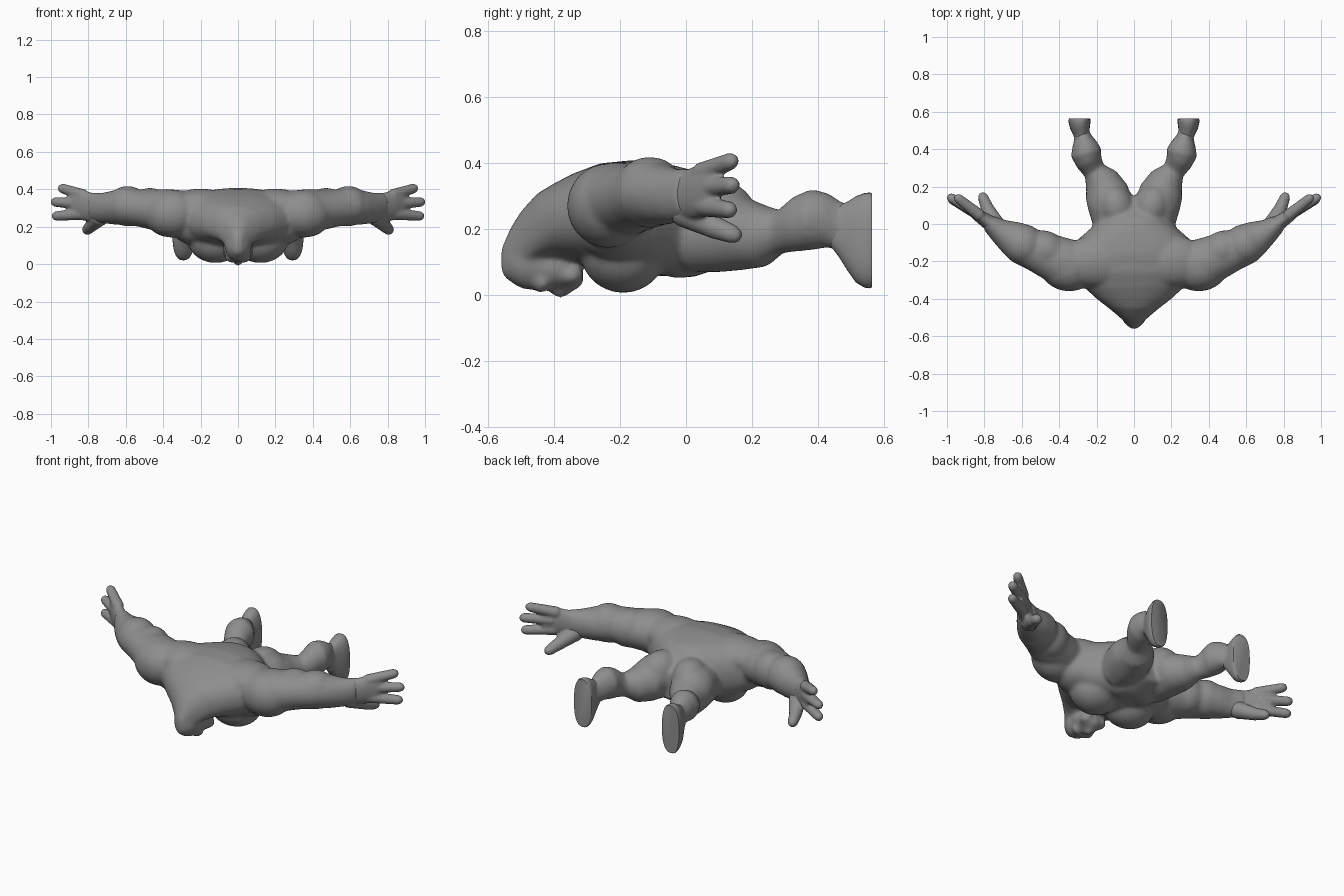
import bpy, bmesh, math
from mathutils import Vector, Matrix

SIDES = (1, -1)
GREY = bpy.data.materials.new("dark_grey")
GREY.diffuse_color = (.27, .27, .27, 1)


def ring_loft(bm, sections, sx=1, n=28, power=2.0):
    """Skin elliptical rings (x, y, z, half width, half height) along a path lying mostly in xy."""
    pts = [Vector((s[0] * sx, s[1], s[2])) for s in sections]
    rings = []
    for i, s in enumerate(sections):
        d = pts[min(i + 1, len(pts) - 1)] - pts[max(i - 1, 0)]
        d.z = 0
        d.normalize()
        u = Vector((d.y, -d.x, 0))
        ring = []
        for k in range(n):
            a = 2 * math.pi * k / n
            c, q = math.cos(a), math.sin(a)
            c = math.copysign(abs(c) ** (2 / power), c)
            q = math.copysign(abs(q) ** (2 / power), q)
            ring.append(bm.verts.new(pts[i] + u * c * s[3] + Vector((0, 0, q * s[4]))))
        rings.append(ring)
    for a, b in zip(rings, rings[1:]):
        for k in range(n):
            bm.faces.new((a[k], a[(k + 1) % n], b[(k + 1) % n], b[k]))
    bm.faces.new(rings[0][::-1])
    bm.faces.new(rings[-1])


def blob(bm, loc, rad, sx=1, rot=0):
    """Ellipsoid muscle, turned about z by rot degrees."""
    m = (Matrix.Translation((loc[0] * sx, loc[1], loc[2]))
         @ Matrix.Rotation(math.radians(rot * sx), 4, 'Z')
         @ Matrix.Diagonal((*rad, 1)))
    bmesh.ops.create_uvsphere(bm, u_segments=24, v_segments=16, radius=1, matrix=m)


def finger(bm, a, b, r0, r1, sx=1):
    """Tapered digit with a blunt tip."""
    a, b = Vector((a[0] * sx, a[1], a[2])), Vector((b[0] * sx, b[1], b[2]))
    m = Matrix.Translation((a + b) / 2) @ (b - a).to_track_quat('Z', 'Y').to_matrix().to_4x4()
    bmesh.ops.create_cone(bm, cap_ends=True, segments=16, radius1=r0, radius2=r1,
                          depth=(b - a).length, matrix=m)
    blob(bm, a, (r0,) * 3)
    blob(bm, b, (r1 * .9,) * 3)


def finish(name, bm, voxel, smooth):
    bmesh.ops.recalc_face_normals(bm, faces=bm.faces)
    me = bpy.data.meshes.new(name)
    bm.to_mesh(me)
    bm.free()
    me.materials.append(GREY)
    ob = bpy.data.objects.new(name, me)
    bpy.context.collection.objects.link(ob)
    if voxel:
        r = ob.modifiers.new("fuse", 'REMESH')
        r.mode = 'VOXEL'
        r.voxel_size = voxel
        r.use_smooth_shade = True
        s = ob.modifiers.new("soften", 'SMOOTH')
        s.factor = 0.5
        s.iterations = smooth
    else:
        bpy.context.view_layer.objects.active = ob
        ob.select_set(True)
        bpy.ops.object.shade_smooth_by_angle(angle=math.radians(50))
        ob.select_set(False)
    return ob


# body: hunched torso running forward into the hood of the head
bm = bmesh.new()
ring_loft(bm, [(0, -.56, .105, .018, .035), (0, -.53, .13, .045, .075), (0, -.5, .16, .075, .092),
               (0, -.45, .205, .135, .102), (0, -.4, .225, .2, .112), (0, -.34, .235, .265, .133),
               (0, -.26, .235, .32, .163), (0, -.16, .228, .335, .18), (0, -.1, .23, .32, .172),
               (0, -.04, .225, .25, .168), (0, .02, .215, .185, .162), (0, .1, .19, .15, .11),
               (0, .15, .18, .09, .08)], n=48, power=2.25)
# head, face pointing down
blob(bm, (0, -.47, .1), (.072, .085, .085))
blob(bm, (0, -.4, .085), (.08, .088, .07))
blob(bm, (0, -.505, .085), (.05, .055, .052))
blob(bm, (0, -.36, .05), (.058, .052, .04))
blob(bm, (0, -.38, .02), (.026, .036, .03))
for sx in SIDES:
    # brow and cheek
    blob(bm, (.03, -.44, .036), (.042, .026, .03), sx, 15)
    blob(bm, (.045, -.35, .06), (.037, .04, .032), sx)
    # chest, belly, back and buttock masses
    blob(bm, (.12, -.19, .13), (.15, .13, .124), sx, 10)
    blob(bm, (.22, -.2, .2), (.14, .13, .1), sx, 10)
    blob(bm, (.07, -.02, .14), (.1, .1, .09), sx)
    blob(bm, (.095, .09, .235), (.1, .128, .115), sx, -18)
    blob(bm, (.12, .11, .21), (.118, .12, .115), sx, -15)
    blob(bm, (.2, -.2, .305), (.19, .14, .098), sx)
    # arm: shoulder, upper arm, forearm
    ring_loft(bm, [(.24, -.23, .27, .11, .1), (.30, -.225, .28, .13, .115), (.38, -.205, .285, .132, .117),
                   (.46, -.17, .29, .12, .107), (.53, -.145, .3, .105, .1), (.60, -.105, .308, .11, .1),
                   (.66, -.07, .303, .092, .092), (.72, -.035, .3, .066, .082),
                   (.78, .01, .305, .044, .076)], sx)
    blob(bm, (.355, -.235, .27), (.15, .125, .128), sx, 10)
    blob(bm, (.47, -.14, .3), (.12, .1, .108), sx, 35)
    blob(bm, (.59, -.11, .31), (.115, .108, .108), sx, 35)
    # leg: thigh, knee, calf
    ring_loft(bm, [(.12, .0, .19, .1, .12), (.13, .1, .195, .118, .127), (.145, .17, .187, .118, .112),
                   (.175, .235, .178, .094, .094), (.212, .285, .19, .06, .066), (.24, .33, .215, .071, .084),
                   (.255, .38, .228, .084, .093), (.265, .43, .226, .066, .082), (.275, .47, .205, .044, .077),
                   (.285, .51, .19, .042, .08)], sx)
finish("body", bm, .0095, 12)

for sx, side in zip(SIDES, ("left", "right")):
    # hand: palm, three fingers and a thumb
    bm = bmesh.new()
    ring_loft(bm, [(.70, -.045, .3, .058, .076), (.78, .01, .305, .04, .076), (.83, .045, .315, .034, .082),
                   (.87, .075, .32, .028, .082), (.895, .095, .325, .02, .06)], sx)
    finger(bm, (.83, .05, .37), (.94, .137, .405), .032, .026, sx)
    finger(bm, (.85, .065, .325), (.978, .14, .332), .032, .026, sx)
    finger(bm, (.84, .055, .268), (.973, .132, .257), .032, .026, sx)
    finger(bm, (.74, .0, .25), (.785, .085, .205), .048, .035, sx)
    finger(bm, (.785, .085, .205), (.808, .145, .182), .035, .028, sx)
    finish("hand_" + side, bm, .007, 4)

    # foot with flat sole
    bm = bmesh.new()
    ring_loft(bm, [(.277, .44, .205, .035, .06), (.279, .465, .192, .04, .08), (.283, .49, .178, .045, .105),
                   (.288, .515, .168, .053, .131), (.29, .54, .165, .058, .143),
                   (.292, .556, .165, .059, .145), (.292, .563, .165, .056, .142)], sx, 36, 2.5)
    finish("foot_" + side, bm, 0, 0)
